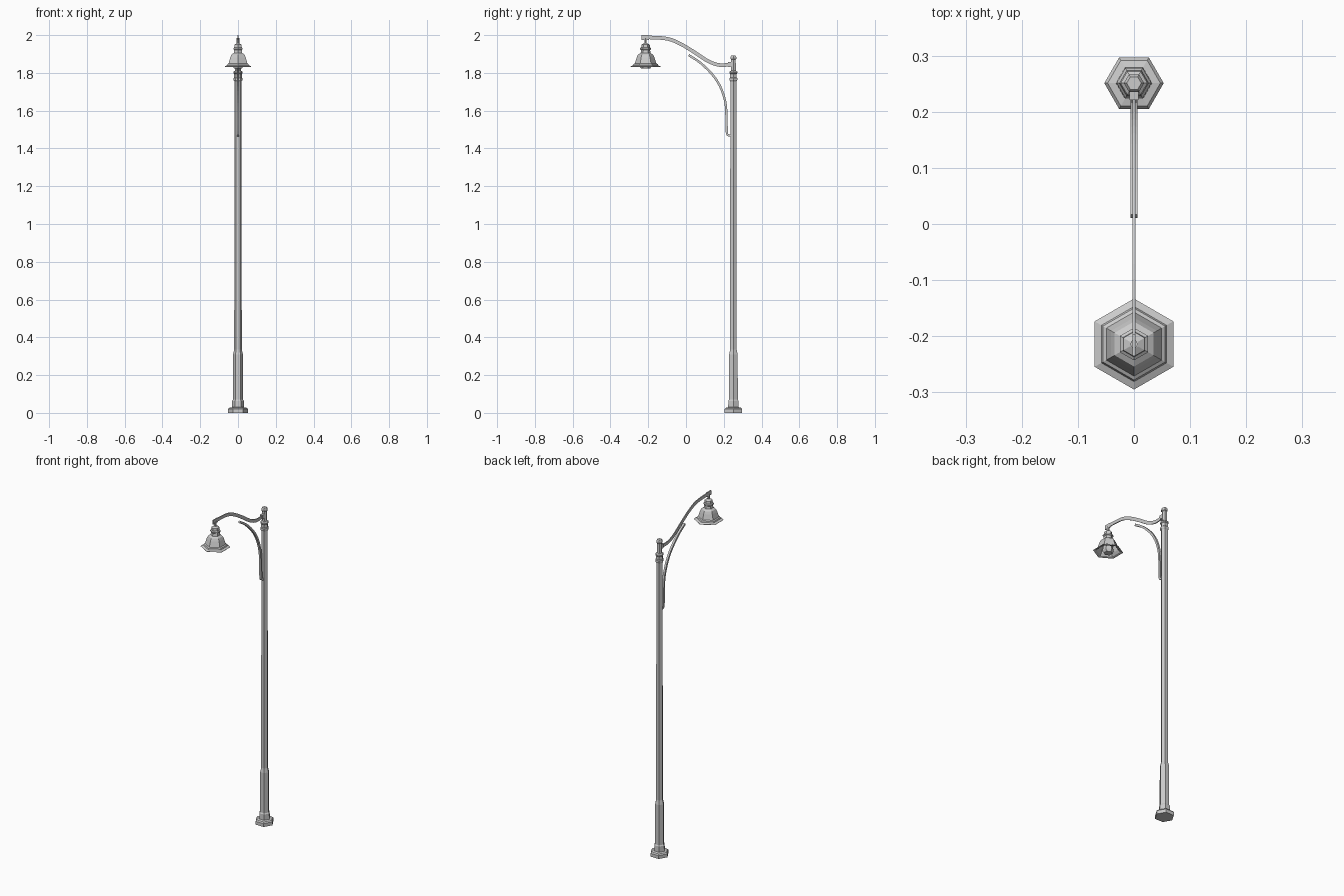
import bpy, bmesh, math
from mathutils import Vector

if "Cube" in bpy.data.objects:
    bpy.data.objects.remove(bpy.data.objects["Cube"])

POLE_Y, LAMP_Y = 0.251, -0.214


def finish(name, bm):
    bmesh.ops.recalc_face_normals(bm, faces=bm.faces)
    me = bpy.data.meshes.new(name)
    bm.to_mesh(me)
    bm.free()
    ob = bpy.data.objects.new(name, me)
    bpy.context.collection.objects.link(ob)
    return ob


def lathe(name, y, profile, turn=0.0, sides=6):
    """Hexagonal turned part from (radius, z) pairs, capped at both ends."""
    bm = bmesh.new()
    rings = []
    for r, z in profile:
        rings.append([bm.verts.new((r * math.cos(turn + 2 * math.pi * i / sides),
                                    y + r * math.sin(turn + 2 * math.pi * i / sides), z))
                      for i in range(sides)])
    for a, b in zip(rings, rings[1:]):
        for i in range(sides):
            j = (i + 1) % sides
            bm.faces.new((a[i], a[j], b[j], b[i]))
    bm.faces.new(rings[0])
    bm.faces.new(rings[-1])
    return finish(name, bm)


def smooth_path(pts, steps=3):
    """Catmull-Rom points through (y, z) pairs."""
    p = [Vector(q) for q in pts]
    p = [2 * p[0] - p[1]] + p + [2 * p[-1] - p[-2]]
    out = []
    for a, b, c, d in zip(p, p[1:], p[2:], p[3:]):
        for s in range(steps):
            t = s / steps
            out.append(0.5 * (2 * b + (c - a) * t + (2 * a - 5 * b + 4 * c - d) * t * t
                              + (3 * b - a - 3 * c + d) * t ** 3))
    return out + [p[-2]]


def bar(name, pts, width, height):
    """Flat bar swept along a path in the side plane."""
    bm = bmesh.new()
    path = smooth_path(pts)
    rings = []
    for i, p in enumerate(path):
        t = (path[min(i + 1, len(path) - 1)] - path[max(i - 1, 0)]).normalized()
        n = Vector((-t.y, t.x)) * height / 2
        rings.append([bm.verts.new((sx * width / 2, p.x + s * n.x, p.y + s * n.y))
                      for sx, s in ((-1, -1), (1, -1), (1, 1), (-1, 1))])
    for a, b in zip(rings, rings[1:]):
        for i in range(4):
            j = (i + 1) % 4
            bm.faces.new((a[i], a[j], b[j], b[i]))
    bm.faces.new(rings[0])
    bm.faces.new(rings[-1])
    return finish(name, bm)


# Pole with stepped foot, thick lower sleeve, collar and cap
lathe("pole", POLE_Y, [
    (0.053, 0), (0.053, 0.02), (0.047, 0.027), (0.032, 0.03), (0.031, 0.064),
    (0.027, 0.07), (0.026, 0.31), (0.020, 0.335), (0.019, 1.755),
    (0.024, 1.762), (0.024, 1.772), (0.020, 1.776), (0.020, 1.795),
    (0.024, 1.799), (0.024, 1.806), (0.015, 1.812), (0.014, 1.87),
    (0.018, 1.874), (0.018, 1.884), (0.013, 1.892)])

# Swan-neck arm and the curved brace beneath it
bar("arm", [(0.245, 1.847), (0.20, 1.841), (0.16, 1.845), (0.11, 1.866),
            (0.048, 1.907), (-0.03, 1.954), (-0.10, 1.981), (-0.20, 1.988)], 0.005, 0.019)
bar("brace", [(0.014, 1.894), (0.074, 1.855), (0.138, 1.793), (0.18, 1.73),
              (0.205, 1.66), (0.213, 1.60), (0.216, 1.49), (0.222, 1.472),
              (0.24, 1.467)], 0.012, 0.012)
bar("arm_socket", [(0.25, 1.846), (0.222, 1.844)], 0.016, 0.025)

# Arm end fitting and hanger
bar("arm_tip", [(-0.196, 1.987), (-0.235, 1.987)], 0.006, 0.026)
lathe("hanger", LAMP_Y, [(0.007, 1.95), (0.007, 1.985)])

# Hexagonal lamp shade, hollow underneath
lathe("lamp_shade", LAMP_Y, [
    (0.008, 1.957), (0.022, 1.95), (0.023, 1.935), (0.029, 1.931), (0.029, 1.925),
    (0.024, 1.921), (0.026, 1.905), (0.040, 1.897), (0.047, 1.882), (0.057, 1.851),
    (0.064, 1.847), (0.067, 1.840), (0.081, 1.834), (0.080, 1.832), (0.065, 1.836),
    (0.054, 1.848), (0.044, 1.880), (0.020, 1.893)], turn=math.pi / 6)

# Bulb peeking out below the shade
lathe("bulb", LAMP_Y, [(0.012, 1.893), (0.026, 1.86), (0.031, 1.835), (0.024, 1.822)],
      turn=math.pi / 6)
